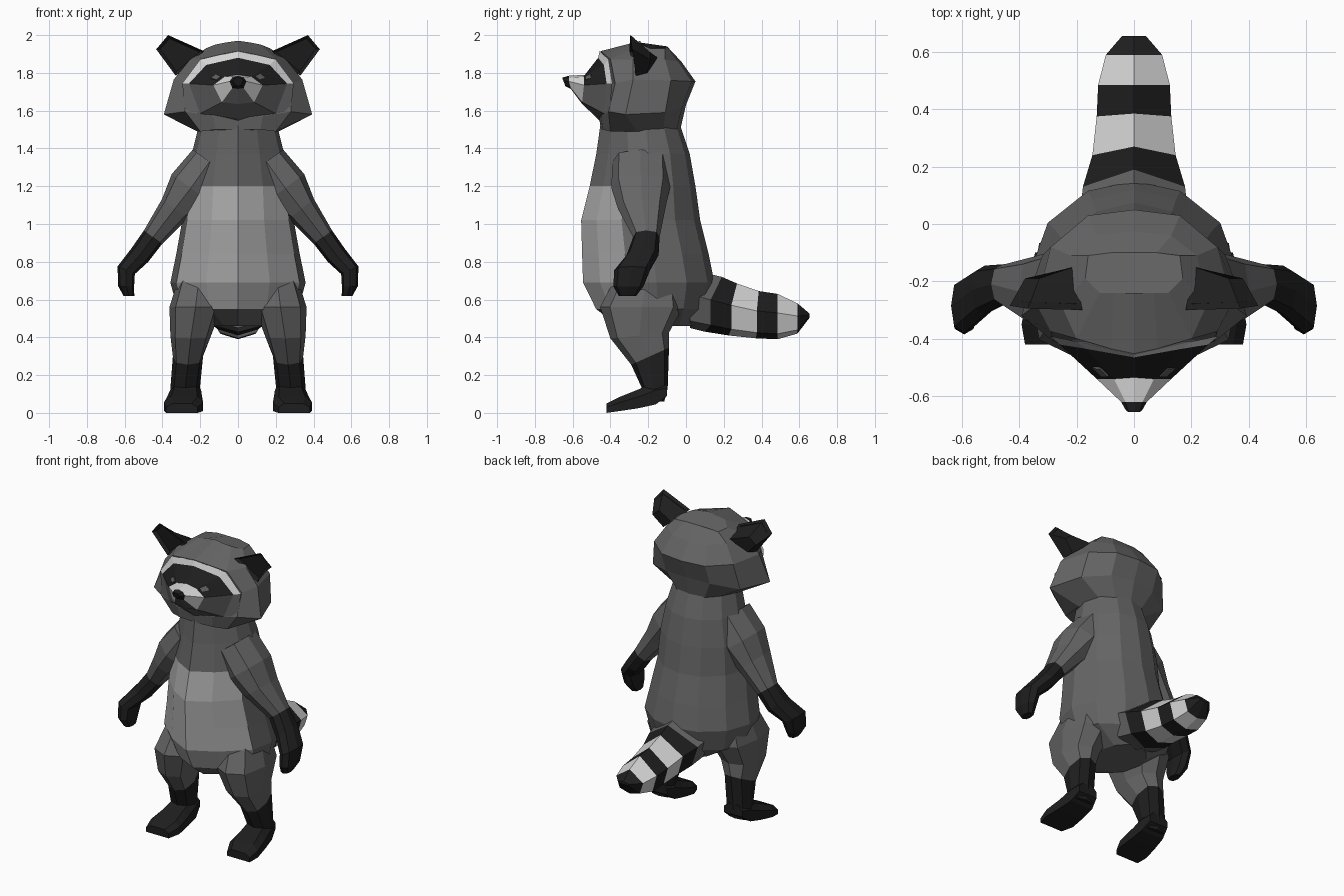
import bpy, bmesh, math
from mathutils import Vector

if "Cube" in bpy.data.objects:
    bpy.data.objects.remove(bpy.data.objects["Cube"])

# ---- colours
COLOURS = [("grey fur", 0.13), ("belly grey", 0.40), ("pale fur", 0.68),
           ("black fur", 0.013), ("eye grey", 0.11)]
FUR, BELLY, PALE, BLACK, EYE = range(5)
MATS = []
for label, v in COLOURS:
    m = bpy.data.materials.new(label)
    m.diffuse_color = (v, v, v, 1)
    m.use_nodes = True
    m.node_tree.nodes["Principled BSDF"].inputs["Base Color"].default_value = m.diffuse_color
    MATS.append(m)


def finish(name, bm):
    me = bpy.data.meshes.new(name)
    bm.to_mesh(me)
    bm.free()
    for m in MATS:
        me.materials.append(m)
    ob = bpy.data.objects.new(name, me)
    bpy.context.collection.objects.link(ob)
    return ob


def loft(name, rings, colour, side=1, hollow=0):
    """Skin closed rings of equal count; colour(i, j) picks the material."""
    bm = bmesh.new()
    vs = [[bm.verts.new((p[0] * side, p[1], p[2])) for p in r] for r in rings]
    n = len(rings[0])
    for i in range(len(vs) - 1):
        for j in range(n):
            k = (j + 1) % n
            f = bm.faces.new((vs[i][j], vs[i][k], vs[i + 1][k], vs[i + 1][j]))
            f.material_index = colour(i, min(j, n - 1 - j))
    first = bm.faces.new(vs[0])
    first.material_index = colour(0, 0)
    last = bm.faces.new(vs[-1])
    last.material_index = colour(len(vs) - 2, 0)
    bmesh.ops.recalc_face_normals(bm, faces=bm.faces[:])
    if hollow:
        bmesh.ops.inset_individual(bm, faces=[first], thickness=0.02, depth=-hollow)
    return finish(name, bm)


def whole(half):
    """Complete a half ring (front centre to back centre) by mirroring in x."""
    return list(half) + [(-p[0], p[1], p[2]) for p in half[-2:0:-1]]


def oval(c, a, b, n=8):
    """Ring around c with half axes a and b, corners slightly fuller than an ellipse."""
    pts = []
    for k in range(n):
        t = 2 * math.pi * k / n
        f = 1.08 if k % 2 else 1.0
        pts.append(Vector(c) + Vector(a) * math.cos(t) * f + Vector(b) * math.sin(t) * f)
    return pts


# ---- body: fixed cross-section scaled per height (z, half width, front y, back y)
SECTION = [(0, 0), (.47, .13), (.91, .34), (1, .56), (.84, .79), (.45, .95), (0, 1)]
BODY = [(1.55, .20, -.45, -.04), (1.37, .245, -.475, .02), (1.20, .28, -.51, .05),
        (1.02, .295, -.555, .075), (.84, .327, -.55, .12), (.69, .358, -.545, .15),
        (.55, .32, -.476, .11), (.46, .15, -.36, .05)]
rings = [whole([(w * fx, yf + (yb - yf) * fy, z) for fx, fy in SECTION])
         for z, w, yf, yb in BODY]
loft("body", rings, lambda i, j: BELLY if 2 <= i <= 5 and j < 2 else FUR)

# ---- head
HEAD = [
    [(0, -.45, 1.50), (.12, -.44, 1.50), (.2, -.40, 1.49), (.215, -.26, 1.49),
     (.17, -.12, 1.50), (.1, -.05, 1.50), (0, -.03, 1.50)],
    [(0, -.46, 1.56), (.13, -.45, 1.57), (.28, -.41, 1.595), (.393, -.32, 1.58),
     (.32, -.11, 1.59), (.16, -.02, 1.62), (0, 0, 1.63)],
    [(0, -.40, 1.74), (.13, -.40, 1.74), (.29, -.375, 1.745), (.34, -.28, 1.765),
     (.29, -.08, 1.76), (.16, .03, 1.755), (0, .05, 1.755)],
    [(0, -.452, 1.915), (.08, -.435, 1.90), (.2, -.40, 1.872), (.255, -.28, 1.87),
     (.22, -.11, 1.87), (.13, -.04, 1.86), (0, -.025, 1.86)],
    [(0, -.24, 1.97), (.07, -.24, 1.96), (.12, -.24, 1.95), (.17, -.19, 1.93),
     (.16, -.11, 1.93), (.08, -.10, 1.94), (0, -.10, 1.94)]]
loft("head", [whole(r) for r in HEAD], lambda i, j: FUR)

# ---- face: brow stripe, mask, muzzle and nose as one tapering shell
FACE = [
    [(0, -.457, 1.915), (.2, -.41, 1.872), (.295, -.39, 1.745), (.28, -.405, 1.60), (0, -.45, 1.54)],
    [(0, -.465, 1.88), (.168, -.435, 1.842), (.26, -.42, 1.743), (.2, -.435, 1.585), (0, -.47, 1.56)],
    [(0, -.535, 1.79), (.07, -.54, 1.78), (.13, -.54, 1.735), (.085, -.55, 1.645), (0, -.55, 1.635)],
    [(0, -.62, 1.785), (.03, -.62, 1.775), (.045, -.62, 1.755), (.03, -.61, 1.72), (0, -.61, 1.715)],
    [(0, -.655, 1.775), (.02, -.655, 1.772), (.028, -.65, 1.76), (.015, -.64, 1.735), (0, -.64, 1.73)]]
FACE_COLOURS = [(PALE, PALE, FUR, FUR), (BLACK, BLACK, FUR, FUR),
                (PALE, PALE, PALE, FUR), (BLACK,) * 4]
loft("face", [whole(r) for r in FACE], lambda i, j: FACE_COLOURS[i][j])


# ---- eyes: small plates lying on the mask
def on_mask(u, v):
    b = Vector(FACE[1][1]).lerp(Vector(FACE[1][2]), v)
    c = Vector(FACE[2][1]).lerp(Vector(FACE[2][2]), v)
    return c.lerp(b, u)


for side, label in ((1, "left"), (-1, "right")):
    quad = [on_mask(u, v) for u, v in ((.1, .15), (.36, .15), (.36, .5), (.1, .5))]
    n = (quad[1] - quad[0]).cross(quad[3] - quad[0]).normalized()
    if n.y > 0:
        n = -n
    loft("eye_" + label, [[p - n * .002 for p in quad], [p + n * .006 for p in quad]],
         lambda i, j: EYE, side)

    # ---- ears
    front = [(.18, -.30, 1.915), (.37, -.295, 2.0), (.433, -.285, 1.925), (.33, -.265, 1.785)]
    back = [(.21, -.15, 1.88), (.33, -.19, 1.91), (.38, -.19, 1.87), (.31, -.205, 1.80)]
    loft("ear_" + label, [front, back], lambda i, j: BLACK, side, hollow=.02)

    # ---- arms: centre, half thickness, half depth
    ARM = [((.15, -.24, 1.33), .11, .15), ((.25, -.24, 1.19), .125, .155),
           ((.335, -.235, 1.08), .085, .125), ((.45, -.21, .93), .06, .07),
           ((.52, -.23, .835), .057, .085), ((.592, -.285, .755), .05, .095),
           ((.592, -.305, .67), .042, .08), ((.577, -.31, .618), .028, .045)]
    cs = [Vector(a[0]) for a in ARM]
    rings = []
    for i, (c, rn, ry) in enumerate(ARM):
        t = cs[min(i + 1, len(cs) - 1)] - cs[max(i - 1, 0)]
        t.y = 0
        out = t.cross(Vector((0, 1, 0))).normalized()
        if i >= len(ARM) - 2:
            out = Vector((1, 0, 0))
        rings.append(oval(c, out * rn, (0, ry, 0)))
    loft("arm_" + label, rings, lambda i, j: BLACK if i >= 3 else FUR, side)

    # ---- legs: z, centre x, centre y, half width, half depth, tilt
    LEG = [(.76, .2, -.20, .10, .15, 0), (.56, .225, -.235, .138, .22, 0),
           (.41, .25, -.245, .108, .155, .1), (.30, .265, -.19, .08, .10, .45),
           (.13, .28, -.165, .078, .068, 0), (.06, .28, -.165, .075, .05, 0)]
    loft("leg_" + label, [oval((x, y, z), (hx, 0, 0), (0, hy, hy * t))
                          for z, x, y, hx, hy, t in LEG],
         lambda i, j: BLACK if i >= 3 else FUR, side)

    # ---- feet: y, inner x, outer x, bottom z, top z
    FOOT = [(-.10, .21, .345, .09, .16), (-.16, .195, .36, .045, .17),
            (-.25, .19, .375, .025, .125), (-.35, .185, .392, .01, .085),
            (-.42, .215, .38, 0, .05)]
    loft("foot_" + label, [[(a, y, lo), (b, y, lo), (b, y, lo + (hi - lo) * .6),
                            (b - .035, y, hi), (a + .03, y, hi), (a, y, lo + (hi - lo) * .6)]
                           for y, a, b, lo, hi in FOOT], lambda i, j: BLACK, side)

# ---- tail: y, half width, bottom z, top z, backward lean of the ridge
TAIL = [(.02, .19, .45, .76, 0), (.13, .178, .43, .72, .06), (.24, .145, .41, .685, .03),
        (.375, .13, .395, .645, .01), (.485, .125, .39, .63, 0), (.59, .098, .42, .58, 0),
        (.655, .042, .505, .525, 0)]
rings = [whole([(0, y + lean, hi), (w, y, lo + (hi - lo) * .58),
                (w * .75, y, lo + (hi - lo) * .12), (0, y - lean * .5, lo)])
         for y, w, lo, hi, lean in TAIL]
loft("tail", rings, lambda i, j: PALE if i in (2, 4) else BLACK if i else FUR)
